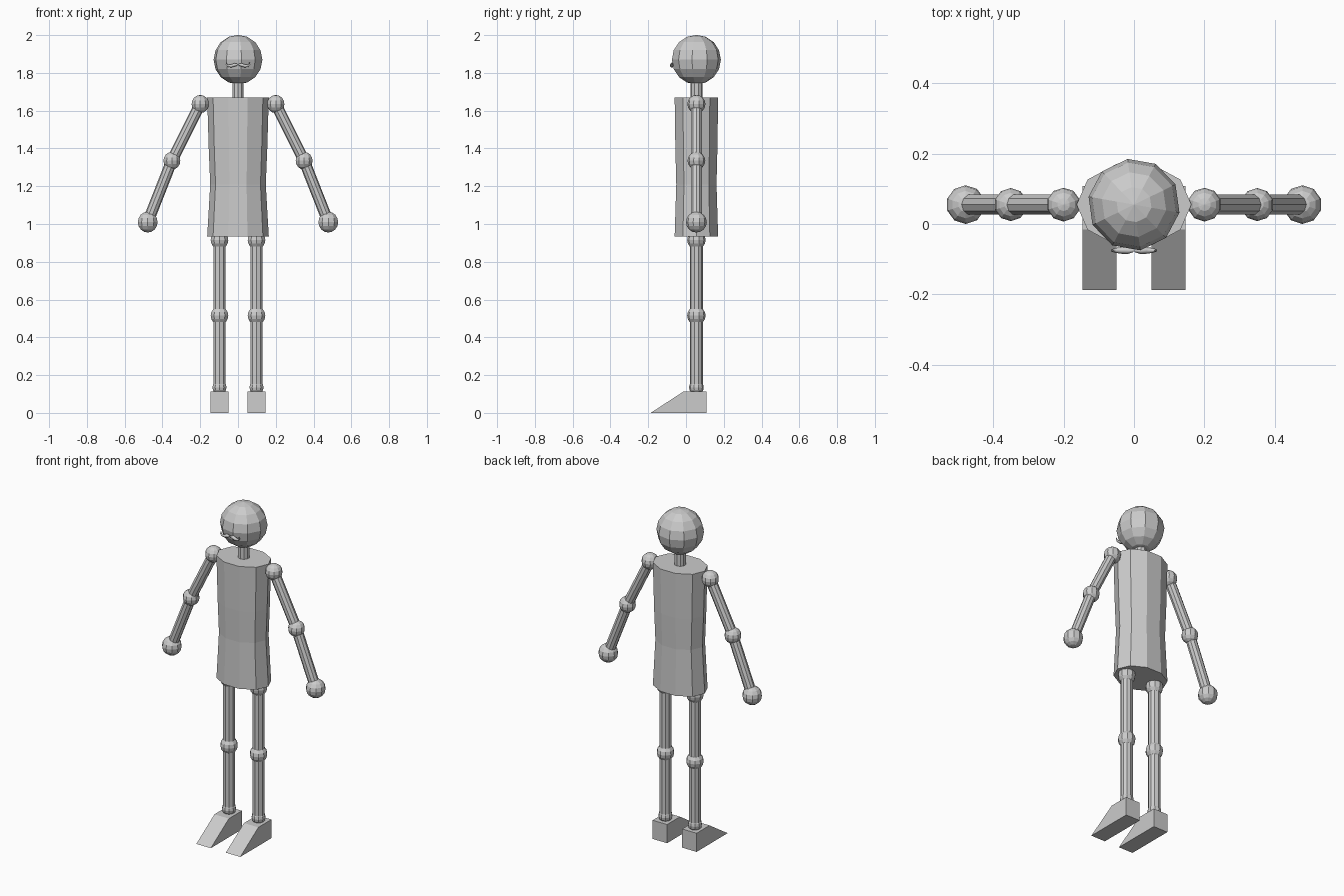
import bpy, bmesh, math
from mathutils import Matrix, Vector

if "Cube" in bpy.data.objects:
    bpy.data.objects.remove(bpy.data.objects["Cube"])

CY = 0.055  # depth of the body axis


def finish(name, bm):
    bmesh.ops.recalc_face_normals(bm, faces=bm.faces)
    mesh = bpy.data.meshes.new(name)
    bm.to_mesh(mesh)
    bm.free()
    ob = bpy.data.objects.new(name, mesh)
    bpy.context.collection.objects.link(ob)
    return ob


def ball(name, pos, r, turn=0.0, segs=10, rings=8):
    bm = bmesh.new()
    m = Matrix.Translation(pos) @ Matrix.Rotation(math.radians(turn), 4, 'Z')
    bmesh.ops.create_uvsphere(bm, u_segments=segs, v_segments=rings, radius=r, matrix=m)
    return finish(name, bm)


def rod(name, a, b, r, sides=10):
    a, b = Vector(a), Vector(b)
    d = b - a
    m = Matrix.Translation((a + b) / 2) @ d.to_track_quat('Z', 'Y').to_matrix().to_4x4()
    bm = bmesh.new()
    bmesh.ops.create_cone(bm, cap_ends=True, segments=sides, radius1=r, radius2=r,
                          depth=d.length, matrix=m)
    return finish(name, bm)


# Head and neck
ball("head", (0, CY, 1.87), 0.131, turn=8)
rod("neck", (0, CY, 1.64), (0, CY, 1.78), 0.032)

# Torso: stacked oval rings with a narrow waist
bm = bmesh.new()
rings = []
for z, rx, ry in [(0.935, 0.163, 0.121), (1.21, 0.147, 0.112),
                  (1.40, 0.155, 0.117), (1.67, 0.163, 0.121)]:
    rings.append([bm.verts.new((rx * math.cos(math.tau * i / 10),
                                CY + ry * math.sin(math.tau * i / 10), z)) for i in range(10)])
for lo, hi in zip(rings, rings[1:]):
    for i in range(10):
        j = (i + 1) % 10
        bm.faces.new((lo[i], lo[j], hi[j], hi[i]))
bm.faces.new(rings[0])
bm.faces.new(rings[-1])
finish("torso", bm)

for side, s in (("left", 1), ("right", -1)):
    # Arm
    shoulder, elbow, hand = [(s * x, CY, z) for x, z in ((0.2, 1.635), (0.35, 1.335), (0.478, 1.01))]
    ball(side + "_shoulder", shoulder, 0.048)
    ball(side + "_elbow", elbow, 0.047)
    ball(side + "_hand", hand, 0.055)
    rod(side + "_upper_arm", shoulder, elbow, 0.03)
    rod(side + "_forearm", elbow, hand, 0.03)

    # Leg
    hip, knee, ankle = [(s * 0.098, CY, z) for z in (0.915, 0.515, 0.135)]
    ball(side + "_hip", hip, 0.049)
    ball(side + "_knee", knee, 0.049)
    ball(side + "_ankle", ankle, 0.039)
    rod(side + "_thigh", hip, knee, 0.034)
    rod(side + "_shin", knee, ankle, 0.034)

    # Wedge foot
    bm = bmesh.new()
    profile = [(-0.187, 0), (0.108, 0), (0.108, 0.112), (-0.015, 0.112)]
    face = bm.faces.new([bm.verts.new((s * 0.098 - 0.048, y, z)) for y, z in profile])
    ext = bmesh.ops.extrude_face_region(bm, geom=[face])
    bmesh.ops.translate(bm, vec=(0.096, 0, 0),
                        verts=[v for v in ext["geom"] if isinstance(v, bmesh.types.BMVert)])
    bm.faces.new([bm.verts.new(v.co) for v in face.verts]) if not face.is_valid else None
    finish(side + "_foot", bm)

    # Moustache half: tapered tube with an upturned tip
    cu = bpy.data.curves.new(side + "_moustache", 'CURVE')
    cu.dimensions = '3D'
    cu.bevel_depth = 0.01
    cu.bevel_resolution = 1
    cu.use_fill_caps = True
    sp = cu.splines.new('POLY')
    pts = [(0.002, 1.843, 0.5), (0.018, 1.843, 1), (0.035, 1.837, 0.95),
           (0.052, 1.837, 0.7), (0.062, 1.846, 0.4), (0.06, 1.855, 0.2)]
    sp.points.add(len(pts) - 1)
    for p, (x, z, r) in zip(sp.points, pts):
        p.co = (s * x, -0.075, z, 1)
        p.radius = r
    ob = bpy.data.objects.new(side + "_moustache", cu)
    bpy.context.collection.objects.link(ob)
